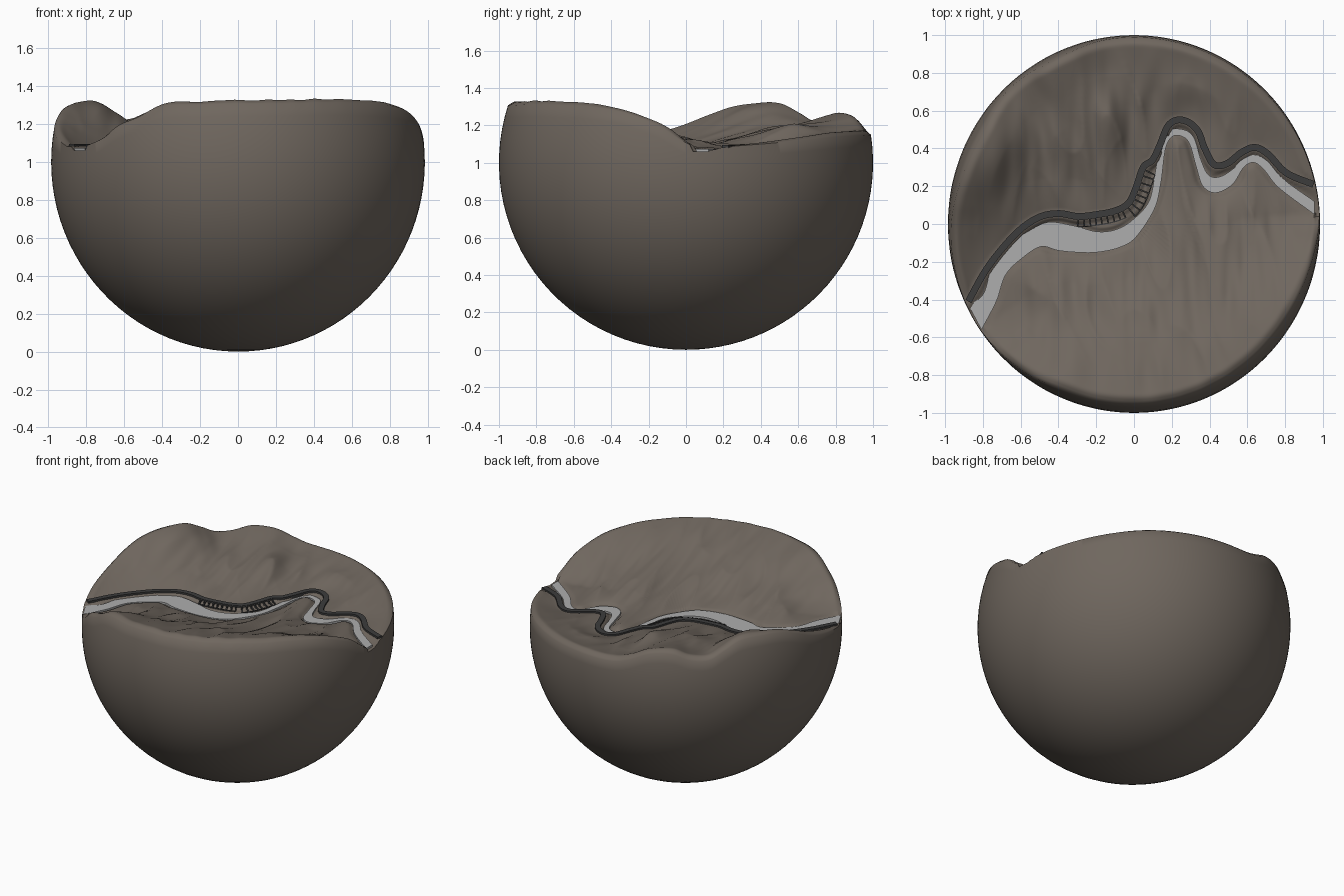
import bpy, bmesh, math
from mathutils import Vector, noise
from mathutils.kdtree import KDTree

if "Cube" in bpy.data.objects:
    bpy.data.objects.remove(bpy.data.objects["Cube"])

SX = 0.985   # the bowl is slightly narrower in x

# north bank x, y, south bank x, y
RIVER = [(-.89,-.43,-.82,-.56), (-.81,-.37,-.74,-.41), (-.76,-.22,-.69,-.27), (-.66,-.10,-.60,-.18),
         (-.57,-.04,-.50,-.12), (-.46,.01,-.41,-.14), (-.32,-.01,-.31,-.15), (-.20,-.04,-.20,-.15),
         (-.10,-.03,-.08,-.125), (-.01,.02,.01,-.07), (.08,.12,.11,.08), (.115,.28,.145,.22),
         (.14,.42,.17,.40), (.19,.495,.21,.465), (.265,.50,.265,.46), (.32,.46,.30,.42),
         (.36,.34,.335,.30), (.40,.26,.37,.20), (.46,.25,.44,.165), (.53,.29,.53,.21),
         (.58,.34,.59,.30), (.65,.365,.645,.325), (.72,.33,.70,.285), (.80,.24,.78,.19), (.97,.12,.97,.05)]
ROAD = [(-.89,-.41), (-.80,-.25), (-.70,-.12), (-.60,-.02), (-.50,.04), (-.40,.055), (-.30,.04),
        (-.20,.05), (-.10,.07), (-.03,.11), (.01,.19), (.05,.30), (.10,.34), (.14,.42), (.18,.515),
        (.23,.55), (.29,.54), (.345,.49), (.38,.40), (.43,.315), (.50,.32), (.58,.38), (.65,.405),
        (.72,.37), (.82,.27), (.965,.21)]
# rim heights: angle in degrees, z
NORTH = [(10,1.085), (25,1.11), (40,1.14), (55,1.165), (75,1.175), (95,1.18), (103,1.21), (111,1.265),
         (120,1.275), (127,1.235), (134,1.23), (140,1.28), (147,1.335), (157,1.34), (165,1.32),
         (173,1.27), (181,1.21), (195,1.13), (204,1.08)]
SOUTH = [(214,1.08), (222,1.13), (228,1.2), (236,1.25), (245,1.325), (258,1.335), (270,1.34), (285,1.34),
         (300,1.345), (315,1.34), (325,1.335), (337,1.31), (348,1.25), (354,1.2), (359,1.13), (363,1.085)]
# broad spurs and hollows: x, y, width x, width y, height
SPURS = [(-.13,.55,.09,.22,.045), (-.76,.36,.10,.18,.04), (-.54,.32,.09,.2,-.03), (.3,.68,.12,.1,.015)]


def spline(pts, n=10):
    """Smooth curve through tuples of any length."""
    out = []
    for i in range(len(pts) - 1):
        a, b, c, d = (pts[min(max(i + k, 0), len(pts) - 1)] for k in (-1, 0, 1, 2))
        for j in range(n):
            t = j / n
            out.append(tuple(.5 * (2*q + (r-p)*t + (2*p-5*q+4*r-s)*t*t + (3*q-p-3*r+s)*t**3)
                             for p, q, r, s in zip(a, b, c, d)))
    out.append(tuple(pts[-1]))
    return out


def extend(pts):
    """Continue a path past the rim at both ends."""
    def beyond(a, b):
        return tuple(x + (x - y) * 1.5 for x, y in zip(a, b))
    return [beyond(pts[0], pts[1])] + list(pts) + [beyond(pts[-1], pts[-2])]


class Path:
    """Nearest-point lookup with signed side (north is positive)."""
    def __init__(self, pts):
        self.p = [Vector((x, y, 0)) for x, y in pts]
        self.tree = KDTree(len(pts))
        for i, v in enumerate(self.p):
            self.tree.insert(v, i)
        self.tree.balance()

    def normal(self, i):
        t = self.p[min(i + 1, len(self.p) - 1)] - self.p[max(i - 1, 0)]
        return Vector((-t.y, t.x, 0)).normalized()

    def query(self, v):
        co, i, d = self.tree.find(v)
        return i, d, (v - co).dot(self.normal(i)) >= 0


banks = spline(RIVER)
wide = spline(extend(RIVER))
river = Path([((a + c) / 2, (b + d) / 2) for a, b, c, d in wide])
half = [math.hypot(a - c, b - d) / 2 for a, b, c, d in wide]
road_pts = spline(ROAD)
road = Path(spline(extend(ROAD)))


def smooth(a, b, x):
    t = min(max((x - a) / (b - a), 0), 1)
    return t * t * (3 - 2 * t)


def rim_points(table):
    return [(.97 * math.cos(math.radians(a)), .97 * math.sin(math.radians(a)), h) for a, h in table]


TABLE = {True: spline(NORTH), False: spline(SOUTH)}
RIMS = {True: rim_points(NORTH), False: rim_points(SOUTH)}


def rim_target(x, y, north):
    """Rim height by angle near the rim, weighted mean of the rim further in."""
    ws = [(1 / (((x-a)**2 + (y-b)**2) ** 1.5 + 1e-5), h) for a, b, h in RIMS[north]]
    mean = sum(w * h for w, h in ws) / sum(w for w, h in ws)
    tab = TABLE[north]
    ang = math.degrees(math.atan2(y, x)) % 360
    if not north and ang < 100:
        ang += 360
    h = tab[0][1] if ang <= tab[0][0] else tab[-1][1]
    for (a0, h0), (a1, h1) in zip(tab, tab[1:]):
        if a0 <= ang < a1:
            h = h0 + (h1 - h0) * (ang - a0) / (a1 - a0)
            break
    return mean + (h - mean) * smooth(.5, .9, math.hypot(x, y))


def height(x, y):
    v = Vector((x, y, 0))
    ri, rd, north = river.query(v)
    dr = rd - half[ri]
    z = 1.06 + .01 * smooth(0, .025, dr)
    d = 0
    if not north:
        d = max(dr, 0)
    else:
        _, dd, above = road.query(v)
        z += (1.084 - z) * (1 if above else 1 - smooth(.015, .045, dd))
        if above:
            d = max(dd - .025, 0)
    if d > 0:
        edge = max(0, .96 - math.hypot(x, y))
        t = d / (d + edge)
        z += (rim_target(x, y, north) - z) * (t if north else t ** .8)
        # spurs, then eroded gullies running down the slopes
        if north:
            z += sum(h * math.exp(-((x-a)/p)**2 - ((y-b)/q)**2) for a, b, p, q, h in SPURS) \
                * min(1, d * 6) * min(1, edge * 6)
        g = .25 - abs(noise.noise(Vector((x * 6 + y * 1.2, y * 1.8, 0)))) \
            + .35 * noise.noise(Vector((x * 14, y * 3, 3)))
        z += .05 * g * min(1, d * 6) * min(1, edge * 3)
    return z


def material(name, col):
    m = bpy.data.materials.new(name)
    m.diffuse_color = (*col, 1)
    m.use_nodes = True
    m.node_tree.nodes["Principled BSDF"].inputs["Base Color"].default_value = m.diffuse_color
    return m


def add(name, verts, faces, mat, angle=None):
    me = bpy.data.meshes.new(name)
    me.from_pydata(verts, [], faces)
    bm = bmesh.new()
    bm.from_mesh(me)
    bmesh.ops.recalc_face_normals(bm, faces=bm.faces)
    bm.to_mesh(me)
    bm.free()
    ob = bpy.data.objects.new(name, me)
    bpy.context.collection.objects.link(ob)
    me.materials.append(mat)
    if angle:
        bpy.context.view_layer.objects.active = ob
        ob.select_set(True)
        bpy.ops.object.shade_smooth_by_angle(angle=math.radians(angle))
        ob.select_set(False)


earth = material("earth", (.16, .135, .113))
water = material("water", (.42, .42, .42))
asphalt = material("asphalt", (.045, .045, .045))

# valley terrain on top of a spherical bowl, one polar mesh
N, M, K = 320, 100, 28
verts = [(0, 0, height(0, 0))]
rows = [[] for _ in range(M + K - 1)]
for i in range(N):
    a = 2 * math.pi * i / N
    ca, sa = math.cos(a), math.sin(a)
    R = math.sqrt(1 - (height(.96 * ca, .96 * sa) - 1.02) ** 2)
    for j in range(1, M + 1):
        r = j / M * R
        z = height(r * ca, r * sa)
        z -= .03 * max(0, (j / M - .95) / .05) ** 2 * smooth(1.06, 1.2, z)
        if j == M:
            r = math.sqrt(1 - (z - 1) ** 2)
        rows[j - 1].append(len(verts))
        verts.append((r * ca * SX, r * sa, z))
    top = math.asin(z - 1)
    for k in range(1, K):
        p = top + (-math.pi / 2 - top) * k / K
        rows[M + k - 1].append(len(verts))
        verts.append((math.cos(p) * ca * SX, math.cos(p) * sa, 1 + math.sin(p)))
bottom = len(verts)
verts.append((0, 0, 0))
faces = []
for i in range(N):
    n = (i + 1) % N
    faces += [(0, rows[0][i], rows[0][n]), (bottom, rows[-1][n], rows[-1][i])]
    faces += [(p[i], q[i], q[n], p[n]) for p, q in zip(rows, rows[1:])]
add("terrain_bowl", verts, faces, earth, 60)


def ribbon(name, left, right, z0, z1, mat):
    """Thick flat strip between two edge lines."""
    vs, fs = [], []
    for l, r in zip(left, right):
        vs += [(l[0]*SX, l[1], z1), (r[0]*SX, r[1], z1), (r[0]*SX, r[1], z0), (l[0]*SX, l[1], z0)]
    for i in range(len(left) - 1):
        b = 4 * i
        fs += [(b + k, b + (k + 1) % 4, b + 4 + (k + 1) % 4, b + 4 + k) for k in range(4)]
    e = len(vs) - 4
    fs += [(0, 1, 2, 3), (e + 3, e + 2, e + 1, e)]
    add(name, vs, fs, mat, 30)


ribbon("river", [b[:2] for b in banks], [b[2:] for b in banks], 1.055, 1.073, water)
line = Path(road_pts)
side = lambda i, o: line.p[i] + line.normal(i) * o
idx = range(len(line.p))
ribbon("road", [side(i, .018) for i in idx], [side(i, -.018) for i in idx], 1.075, 1.095, asphalt)

# timber supports on the river side of the road
sv, sf = [], []


def beam(a, b, w=.004):
    t = (b - a).normalized()
    u = t.cross(Vector((0, 0, 1) if abs(t.z) < .9 else (1, 0, 0))).normalized() * w
    v = t.cross(u).normalized() * w
    o = len(sv)
    for p in (a, b):
        for c in (u + v, u - v, -u - v, v - u):
            q = p + c
            sv.append((q.x * SX, q.y, q.z))
    sf.extend([(o, o+1, o+2, o+3), (o+7, o+6, o+5, o+4)])
    sf.extend([(o+k, o+4+k, o+4+(k+1) % 4, o+(k+1) % 4) for k in range(4)])


def at(i, off, z):
    p = side(i, off)
    return Vector((p.x, p.y, z))


for lo, hi, reach in ((60, 86, -.055), (88, 112, -.075)):
    for i in range(lo, hi, 3):
        beam(at(i, -.015, 1.09), at(i, reach, 1.072))
        beam(at(i, -.035, 1.06), at(i, -.035, 1.09))
        if i + 3 < hi:
            beam(at(i, reach, 1.073), at(i + 3, reach, 1.073), .003)
add("road_supports", sv, sf, asphalt)
